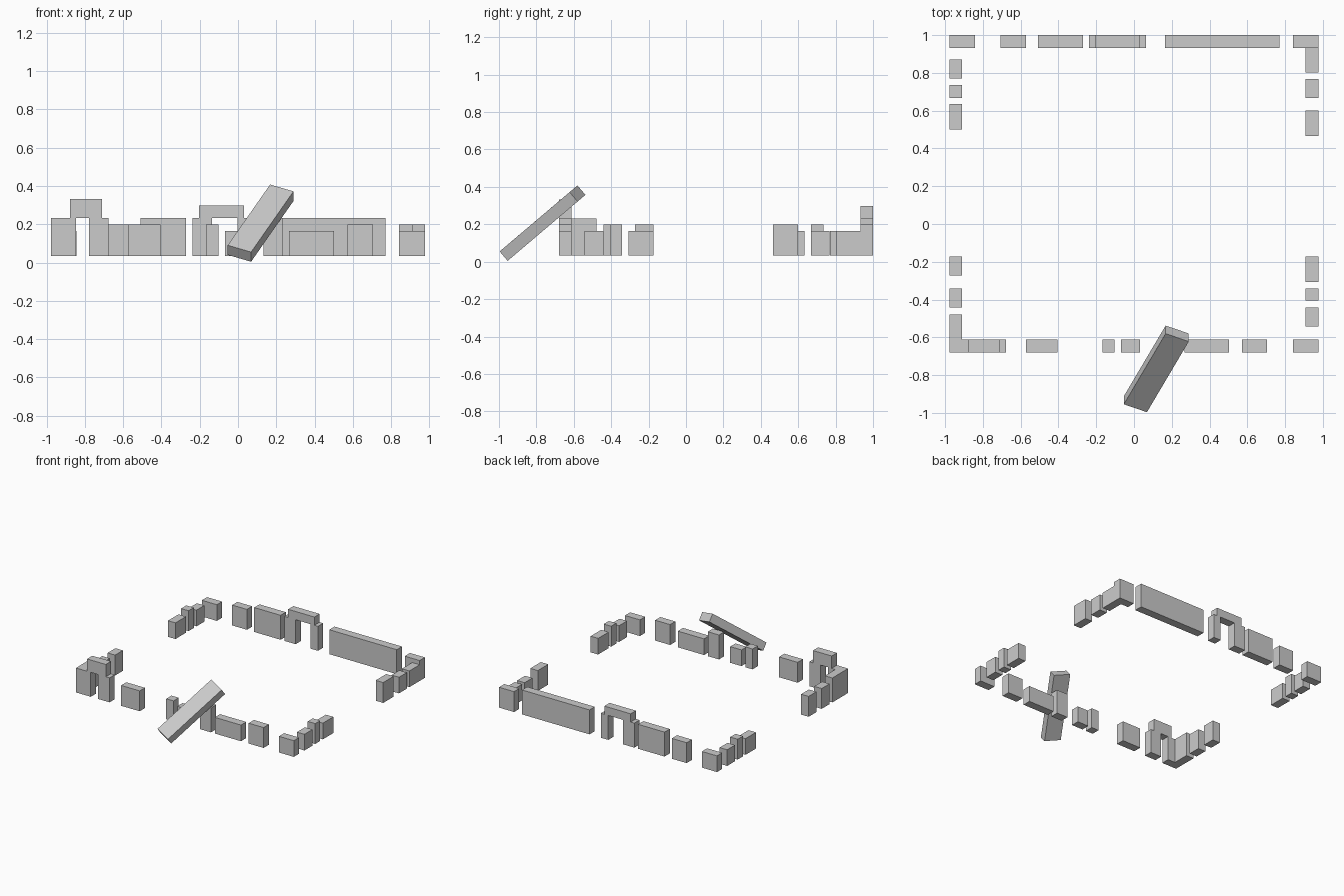
import bpy, bmesh
from mathutils import Vector, Matrix

if "Cube" in bpy.data.objects:
    bpy.data.objects.remove(bpy.data.objects["Cube"])

BASE = 0.034                           # underside of all the walls
LOW, MID, HIGH = 0.165, 0.199, 0.232   # wall top heights


def finish(name, bm):
    mesh = bpy.data.meshes.new(name)
    bm.to_mesh(mesh)
    bm.free()
    obj = bpy.data.objects.new(name, mesh)
    bpy.context.collection.objects.link(obj)
    return obj


def box(name, x0, x1, y0, y1, z0, z1):
    size = Vector((x1 - x0, y1 - y0, z1 - z0))
    centre = Vector((x0 + x1, y0 + y1, z0 + z1)) / 2
    bm = bmesh.new()
    bmesh.ops.create_cube(bm, size=1, matrix=Matrix.Translation(centre) @ Matrix.Diagonal(size).to_4x4())
    return finish(name, bm)


def row(name, y0, y1, pieces):
    for i, (x0, x1, top) in enumerate(pieces, 1):
        box(f"{name}_{i}", x0, x1, y0, y1, BASE, top)


def column(name, x0, x1, pieces):
    for i, (y0, y1, top) in enumerate(pieces, 1):
        box(f"{name}_{i}", x0, x1, y0, y1, BASE, top)


FRONT = (-0.679, -0.612)
BACK = (0.933, 1.0)

# ruined wall pieces along the back and front
row("back_wall", *BACK, [
    (-0.978, -0.843, LOW), (-0.706, -0.573, MID), (-0.508, -0.271, HIGH),
    (-0.237, -0.137, HIGH), (-0.003, 0.064, HIGH),
    (0.165, 0.77, HIGH), (0.842, 0.976, MID)])
row("front_wall", *FRONT, [
    (-0.978, -0.845, HIGH), (-0.778, -0.677, HIGH), (-0.573, -0.406, MID),
    (-0.168, -0.103, MID), (-0.069, 0.032, LOW), (0.133, 0.233, HIGH),
    (0.267, 0.502, LOW), (0.571, 0.705, MID), (0.842, 0.976, LOW)])

# ruined wall pieces along the two sides
column("right_wall", 0.909, 0.976, [
    (0.801, 0.933, LOW), (0.668, 0.768, LOW), (0.466, 0.6, MID),
    (-0.307, -0.173, LOW), (-0.405, -0.341, MID), (-0.543, -0.441, LOW)])
column("left_wall", -0.978, -0.911, [
    (0.769, 0.87, LOW), (0.668, 0.735, MID), (0.5, 0.634, LOW),
    (-0.273, -0.173, MID), (-0.441, -0.341, MID), (-0.612, -0.478, HIGH)])

# lintels over the two doorways
box("back_lintel", -0.204, 0.032, *BACK, HIGH, 0.299)
box("front_lintel", -0.878, -0.71, *FRONT, HIGH, 0.332)

# fallen slab leaning on the front wall
along = Vector((0.222, 0.375, 0.318)).normalized()
normal = Vector((0, -0.648, 0.762))
normal = (normal - along * normal.dot(along)).normalized()
across = along.cross(normal)
rot = Matrix((across, along, normal)).transposed().to_4x4()
bm = bmesh.new()
bmesh.ops.create_cube(bm, size=1, matrix=Matrix.Translation((0.118, -0.767, 0.206)) @ rot
                      @ Matrix.Diagonal((0.134, 0.538, 0.066, 1)))
finish("leaning_slab", bm)
